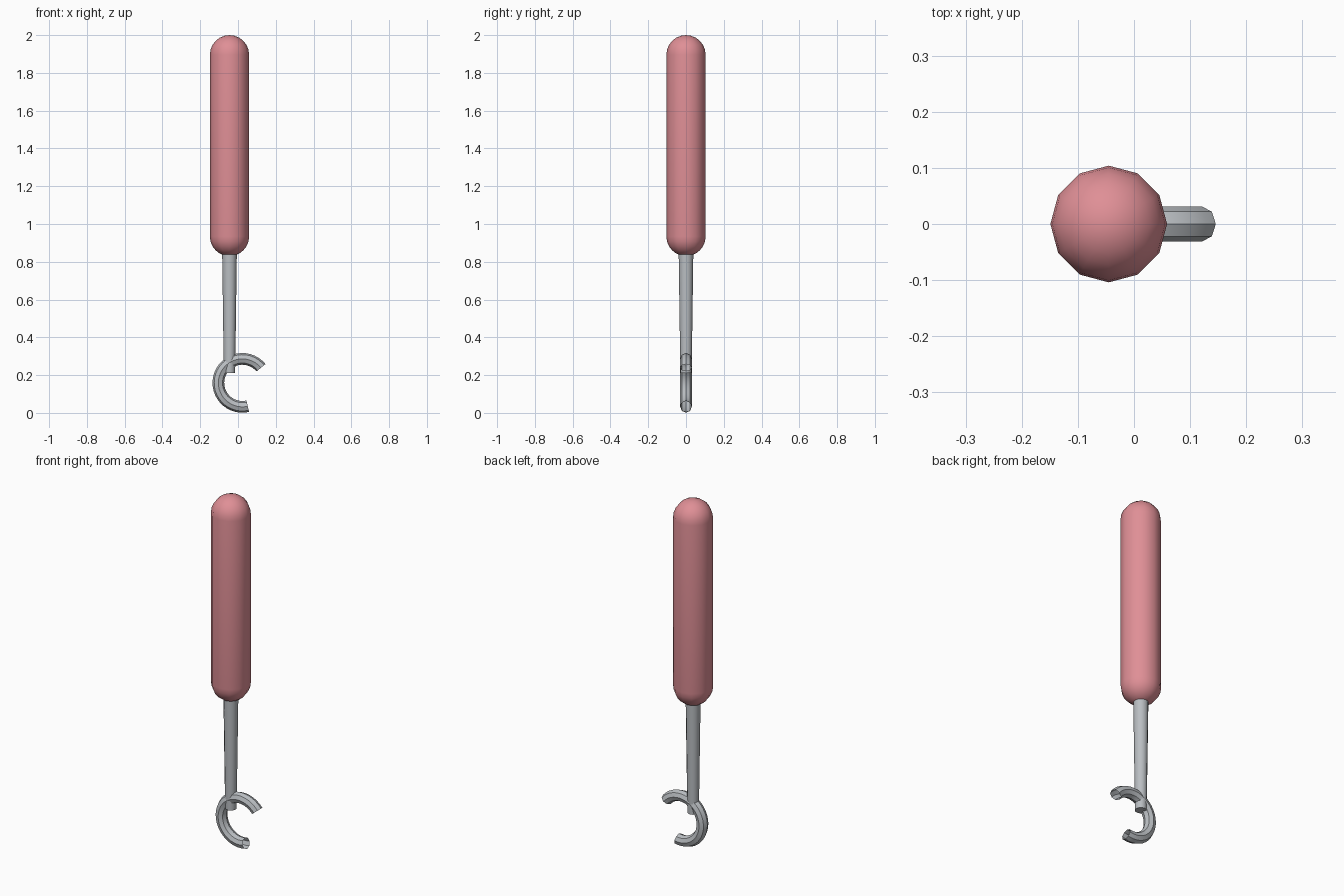
import bpy, bmesh
from math import sin, cos, pi, radians

if "Cube" in bpy.data.objects:
    bpy.data.objects.remove(bpy.data.objects["Cube"])


def material(name, rgb):
    m = bpy.data.materials.new(name)
    m.use_nodes = True
    m.diffuse_color = (*rgb, 1)
    m.node_tree.nodes["Principled BSDF"].inputs["Base Color"].default_value = (*rgb, 1)
    return m


def sweep(name, rings, mat, caps=False):
    """Skin a list of equal-sized point rings into a tube."""
    bm = bmesh.new()
    loops = [[bm.verts.new(p) for p in ring] for ring in rings]
    n = len(loops[0])
    for a, b in zip(loops, loops[1:]):
        for i in range(n):
            j = (i + 1) % n
            bm.faces.new((a[i], a[j], b[j], b[i]))
    if caps:
        bm.faces.new(loops[0][::-1])
        bm.faces.new(loops[-1])
    bmesh.ops.remove_doubles(bm, verts=bm.verts, dist=1e-5)
    bmesh.ops.recalc_face_normals(bm, faces=bm.faces)
    mesh = bpy.data.meshes.new(name)
    bm.to_mesh(mesh)
    bm.free()
    mesh.materials.append(mat)
    obj = bpy.data.objects.new(name, mesh)
    bpy.context.collection.objects.link(obj)
    bpy.ops.object.select_all(action="DESELECT")
    obj.select_set(True)
    bpy.context.view_layer.objects.active = obj
    bpy.ops.object.shade_smooth_by_angle(angle=radians(40))
    return obj


def lathe(profile, x, sides):
    """Rings around a vertical axis at x, from (radius, z) pairs."""
    return [[(x + r * cos(2 * pi * i / sides), r * sin(2 * pi * i / sides), z)
             for i in range(sides)] for r, z in profile]


pink = material("pink_grip", (0.74, 0.275, 0.305))
steel = material("grey_steel", (0.49, 0.515, 0.54))
AXIS = -0.045

# Rounded handle: two hemispherical ends joined by a straight barrel
R, LOW, HIGH, STEPS = 0.104, 0.934, 1.896, 6
quarter = [i * pi / 2 / STEPS for i in range(STEPS + 1)]
profile = [(R * sin(a), LOW - R * cos(a)) for a in quarter]
profile += [(R * cos(a), HIGH + R * sin(a)) for a in quarter]
sweep("handle", lathe(profile, AXIS, 12), pink)

# Tapered shaft
sweep("shaft", lathe([(0.03, 0.21), (0.039, 0.86)], AXIS, 12), steel, caps=True)

# Open-ended hook: partial ring in the front plane
CX, CZ, MAJOR, TUBE, SEGS, SIDES = 0.023, 0.159, 0.127, 0.031, 28, 8
hook = []
for s in range(SEGS + 1):
    a = radians(39 + (283 - 39) * s / SEGS)
    ring = []
    for i in range(SIDES):
        b = 2 * pi * i / SIDES
        d = MAJOR + TUBE * cos(b)
        ring.append((CX + d * cos(a), TUBE * sin(b), CZ + d * sin(a)))
    hook.append(ring)
sweep("hook", hook, steel)
